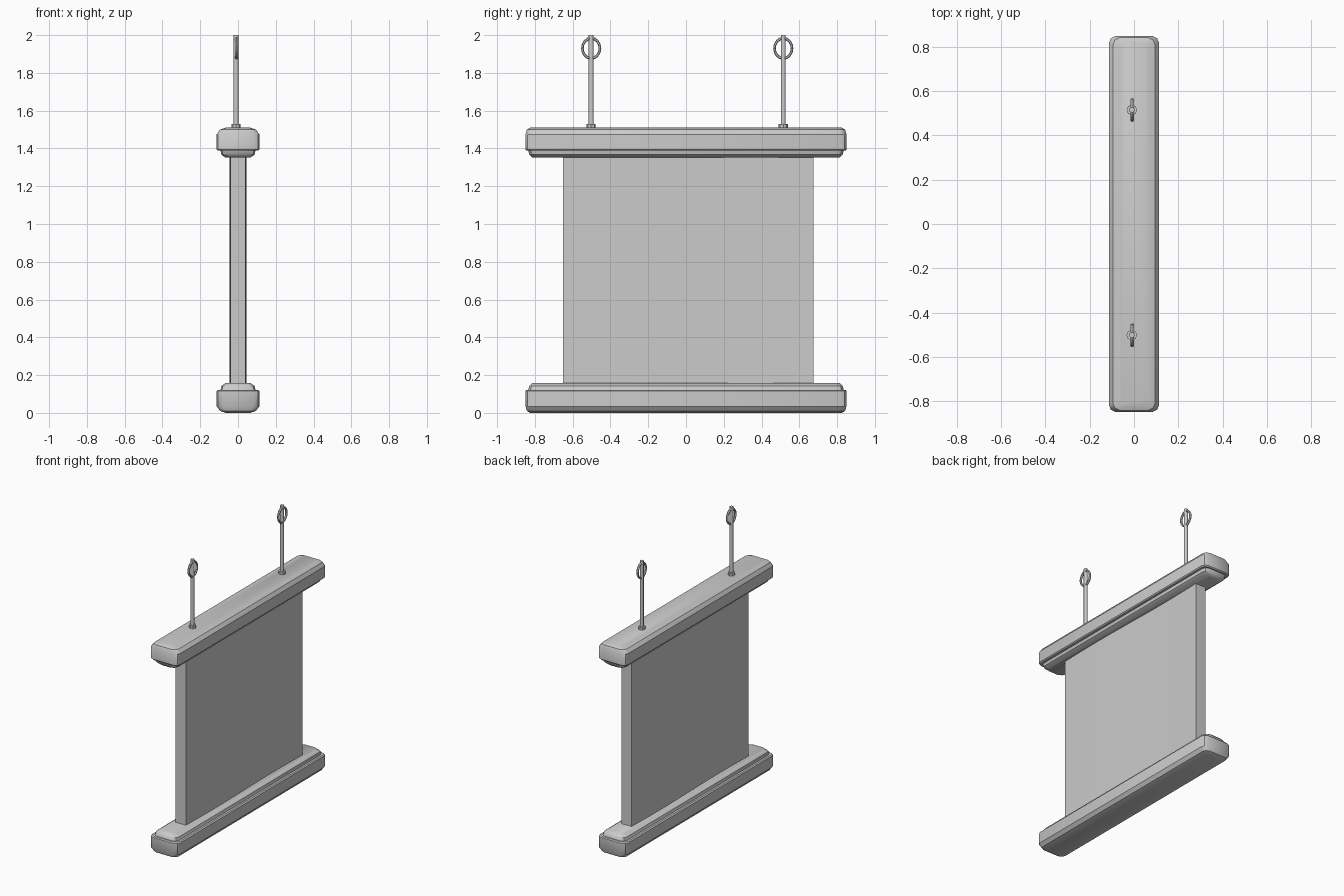
import bpy, bmesh, math
from mathutils import Matrix

if "Cube" in bpy.data.objects:
    bpy.data.objects.remove(bpy.data.objects["Cube"])


def add_object(name, bm, smooth=None):
    bmesh.ops.recalc_face_normals(bm, faces=bm.faces)
    mesh = bpy.data.meshes.new(name)
    bm.to_mesh(mesh)
    bm.free()
    ob = bpy.data.objects.new(name, mesh)
    bpy.context.collection.objects.link(ob)
    if smooth:
        bpy.ops.object.select_all(action='DESELECT')
        bpy.context.view_layer.objects.active = ob
        ob.select_set(True)
        bpy.ops.object.shade_smooth_by_angle(angle=math.radians(smooth))
    return ob


def loft(bm, rings):
    loops = [[bm.verts.new(p) for p in ring] for ring in rings]
    for a, b in zip(loops, loops[1:]):
        n = len(a)
        for i in range(n):
            bm.faces.new((a[i], a[(i + 1) % n], b[(i + 1) % n], b[i]))
    bm.faces.new(loops[0])
    bm.faces.new(loops[-1])


def bar_ring(hx, hy, z):
    # rectangle with corners clipped in two steps
    q = [(hx, hy - .032), (hx - .008, hy - .012), (hx - .032, hy)]
    pts = q + [(-x, y) for x, y in reversed(q)]
    pts += [(-x, -y) for x, y in pts]
    return [(x, y, z) for x, y in pts]


# half width, half length, height of the stepped bar, base upwards
BAR = [(.065, .825, 0), (.095, .842, .01), (.113, .85, .035), (.113, .85, .115),
       (.106, .845, .122), (.092, .835, .122), (.088, .83, .143), (.066, .815, .158)]

for name, flip in (("bottom_bar", False), ("top_bar", True)):
    bm = bmesh.new()
    loft(bm, [bar_ring(hx, hy, 1.51 - z if flip else z) for hx, hy, z in BAR])
    add_object(name, bm, 35)

# hanging banner panel, very slightly wavy along its width
bm = bmesh.new()
front, back = [], []
for i in range(13):
    t = i / 12
    y = -.65 + 1.325 * t
    x = .005 * math.sin(t * math.tau)
    front.append((x + .04, y))
    back.append((x - .04, y))
outline = front + back[::-1]
loft(bm, [[(x, y, z) for x, y in outline] for z in (.14, 1.375)])
add_object("banner_panel", bm, 35)


def cylinder(bm, r, x, y, z0, z1, sides):
    bmesh.ops.create_cone(bm, cap_ends=True, segments=sides, radius1=r, radius2=r,
                          depth=z1 - z0,
                          matrix=Matrix.Translation((x, y, (z0 + z1) / 2)))


# two hanging rods with foot collars and oval rings
for side, y in (("left", -.502), ("right", .515)):
    bm = bmesh.new()
    cylinder(bm, .013, -.01, y, 1.5, 2.0, 8)
    add_object(side + "_rod", bm, 50)
    bm = bmesh.new()
    cylinder(bm, .024, -.01, y, 1.5, 1.53, 8)
    add_object(side + "_collar", bm)
    bpy.ops.mesh.primitive_torus_add(major_segments=16, minor_segments=6,
                                     major_radius=.047, minor_radius=.007,
                                     location=(-.008, y, 1.93),
                                     rotation=(0, math.pi / 2, 0))
    ring = bpy.context.object
    ring.name = side + "_ring"
    ring.scale = (1.13, .99, 1.2)
    bpy.ops.object.shade_smooth_by_angle(angle=math.radians(50))
